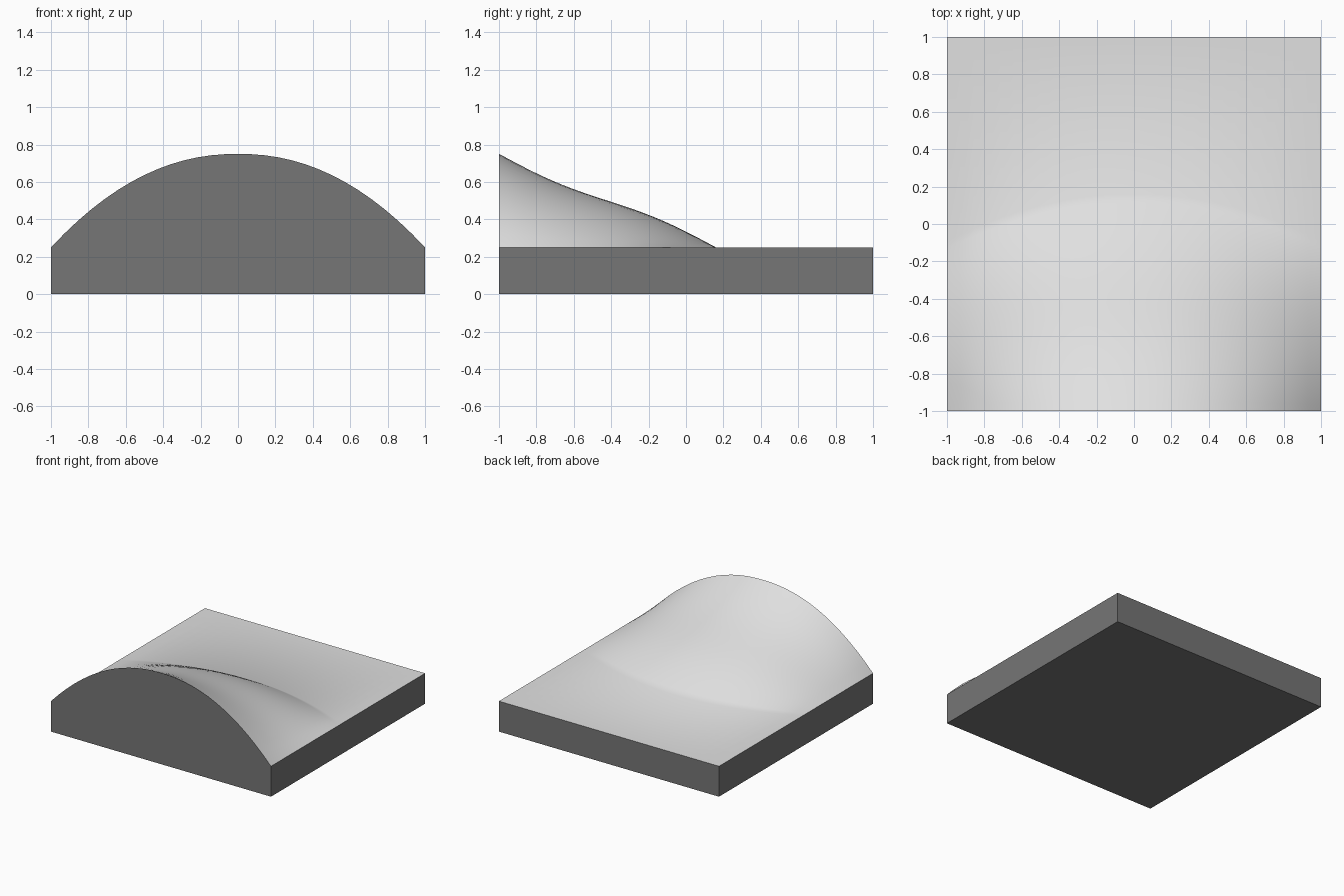
import bpy
import bmesh
import math

if "Cube" in bpy.data.objects:
    bpy.data.objects.remove(bpy.data.objects["Cube"], do_unlink=True)


def make_material(name, value):
    mat = bpy.data.materials.new(name)
    mat.use_nodes = True
    color = (value, value, value, 1)
    mat.diffuse_color = color
    mat.node_tree.nodes["Principled BSDF"].inputs["Base Color"].default_value = color
    return mat


BASE, RISE = 0.25, 0.5
COLUMNS, HILL_ROWS = 28, 24


def arch(x):
    """Cross-section of the mound along its front edge."""
    return 1 - abs(x) ** 2.15


def ridge(t):
    """Fall of the mound from the front (0) to its foot (1)."""
    return 1 - t - 0.04 * math.sin(2 * math.pi * t)


def foot(x):
    """Where the mound runs out into the level ground."""
    return 0.16 - 0.25 * x * x


def surface_point(x, row):
    if row > HILL_ROWS:
        return x, 1, BASE
    t = row / HILL_ROWS
    y = -1 + t * (foot(x) + 1)
    return x, y, BASE + RISE * arch(x) * ridge(t)


# Top surface: mound in front, level ground behind
bm = bmesh.new()
xs = [-1 + 2 * i / COLUMNS for i in range(COLUMNS + 1)]
grid = [[bm.verts.new(surface_point(x, r)) for x in xs] for r in range(HILL_ROWS + 2)]
for near, far in zip(grid, grid[1:]):
    for i in range(COLUMNS):
        bm.faces.new((near[i], near[i + 1], far[i + 1], far[i]))

# Side walls and underside
rim = [e for e in bm.edges if e.is_boundary]
walls = bmesh.ops.extrude_edge_only(bm, edges=rim)["geom"]
for v in walls:
    if isinstance(v, bmesh.types.BMVert):
        v.co.z = 0
for f in walls:
    if isinstance(f, bmesh.types.BMFace):
        f.material_index = 1
bottom_edges = [e for e in walls if isinstance(e, bmesh.types.BMEdge) and e.is_boundary]
for f in bmesh.ops.contextual_create(bm, geom=bottom_edges)["faces"]:
    f.material_index = 1
bmesh.ops.recalc_face_normals(bm, faces=bm.faces)

mesh = bpy.data.meshes.new("mound_tile")
bm.to_mesh(mesh)
bm.free()
mesh.materials.append(make_material("light grey top", 0.75))
mesh.materials.append(make_material("dark grey sides", 0.18))

tile = bpy.data.objects.new("mound_tile", mesh)
bpy.context.collection.objects.link(tile)
bpy.ops.object.select_all(action="DESELECT")
tile.select_set(True)
bpy.context.view_layer.objects.active = tile
bpy.ops.object.shade_smooth_by_angle(angle=math.radians(35))
